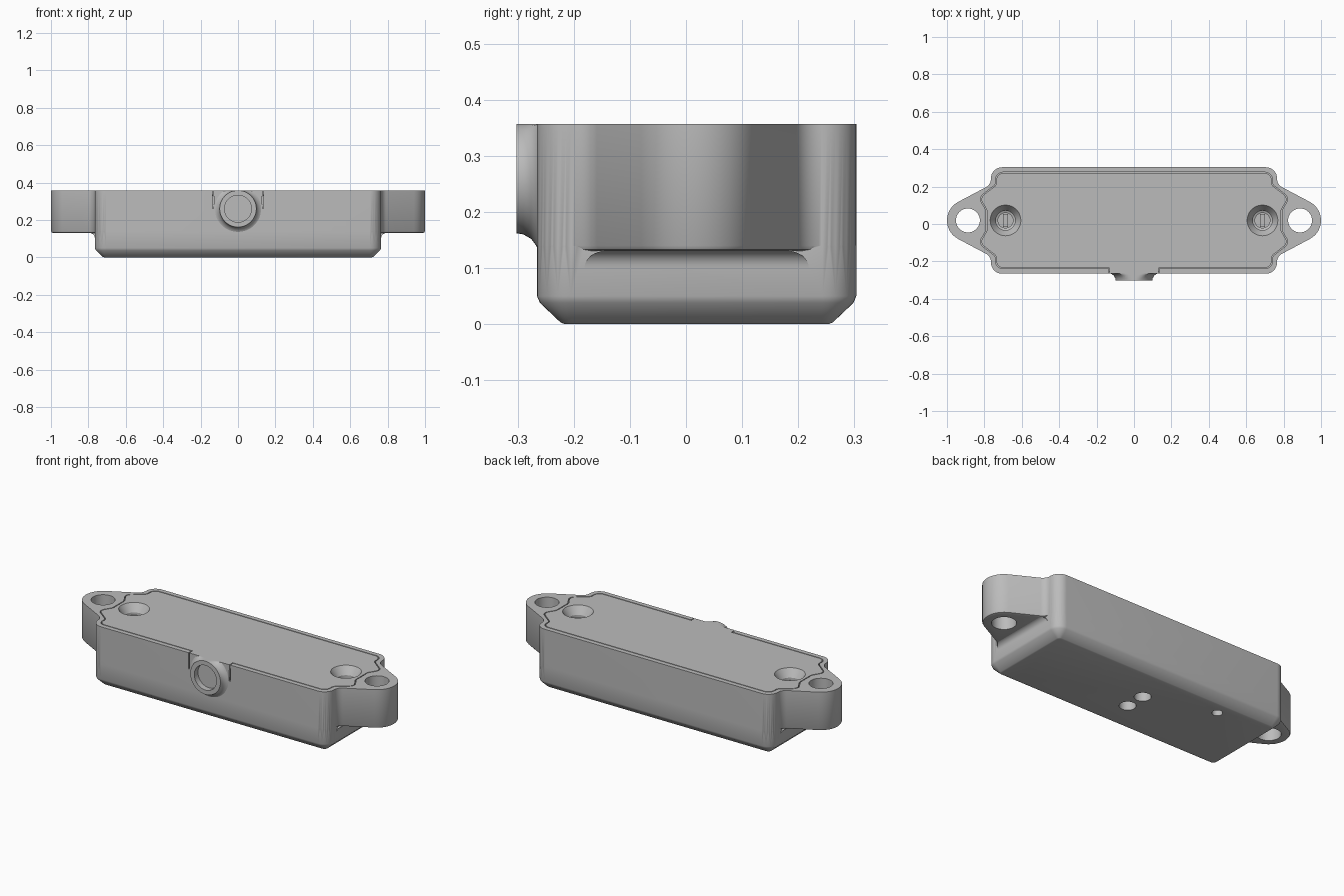
import bpy, bmesh, math
from mathutils import Vector

if "Cube" in bpy.data.objects:
    bpy.data.objects.remove(bpy.data.objects["Cube"], do_unlink=True)

Y0 = 0.019      # middle of the case in depth
TOP = 0.357     # height of the case
EAR_Z = 0.13    # underside of the ears
FRONT = 0.2845  # half depth of the case
EAR_X = 0.888
SCREW_X = 0.687

grey = bpy.data.materials.new("plain grey")
grey.use_nodes = True
grey.diffuse_color = (0.5, 0.5, 0.5, 1)
grey.node_tree.nodes["Principled BSDF"].inputs["Base Color"].default_value = (0.5, 0.5, 0.5, 1)


def fillet(corners, steps=8):
    """Round each (x, y, radius) corner of a polygon."""
    out = []
    for i, (x, y, r) in enumerate(corners):
        p = Vector((x, y))
        if r == 0:
            out.append(p)
            continue
        d1 = (Vector(corners[i - 1][:2]) - p).normalized()
        d2 = (Vector(corners[(i + 1) % len(corners)][:2]) - p).normalized()
        half = d1.angle(d2) / 2
        c = p + (d1 + d2).normalized() * r / math.sin(half)
        s = p + d1 * r / math.tan(half) - c
        e = p + d2 * r / math.tan(half) - c
        a0 = math.atan2(s.y, s.x)
        turn = (math.atan2(e.y, e.x) - a0 + math.pi) % (2 * math.pi) - math.pi
        for k in range(steps + 1):
            a = a0 + turn * k / steps
            out.append(c + r * Vector((math.cos(a), math.sin(a))))
    return out


def symmetric(quarter, tip=()):
    """Repeat the corners of one quarter over all four."""
    right = [(x, -y, r) for x, y, r in quarter] + list(tip) + quarter[::-1]
    return right + [(-x, -y, r) for x, y, r in right]


def inset(loop, d):
    out = []
    for i, p in enumerate(loop):
        a = (p - loop[i - 1]).normalized()
        b = (loop[(i + 1) % len(loop)] - p).normalized()
        n1, n2 = Vector((-a.y, a.x)), Vector((-b.y, b.x))
        out.append(p + (n1 + n2) * d / (1 + n1.dot(n2)))
    return out


def circle(r, x=0, y=0, n=48):
    return [Vector((x + r * math.cos(2 * math.pi * k / n), y + r * math.sin(2 * math.pi * k / n)))
            for k in range(n)]


def rect(x0, x1, y0, y1):
    return [Vector(p) for p in ((x0, y0), (x1, y0), (x1, y1), (x0, y1))]


def loft(name, layers, place=lambda x, y, z: (x, y + Y0, z)):
    """Closed solid through a list of (loop, height)."""
    bm = bmesh.new()
    rings = [[bm.verts.new(place(p.x, p.y, z)) for p in loop] for loop, z in layers]
    n = len(rings[0])
    for lo, hi in zip(rings, rings[1:]):
        for i in range(n):
            j = (i + 1) % n
            bm.faces.new((lo[i], lo[j], hi[j], hi[i]))
    bm.faces.new(rings[0][::-1])
    bm.faces.new(rings[-1])
    bmesh.ops.recalc_face_normals(bm, faces=bm.faces)
    me = bpy.data.meshes.new(name)
    bm.to_mesh(me)
    bm.free()
    me.materials.append(grey)
    ob = bpy.data.objects.new(name, me)
    bpy.context.collection.objects.link(ob)
    return ob


def combine(ob, tools, operation="DIFFERENCE"):
    for tool in tools:
        mod = ob.modifiers.new("combine", "BOOLEAN")
        mod.operation, mod.object, mod.solver = operation, tool, "EXACT"
    bpy.context.view_layer.update()
    me = bpy.data.meshes.new_from_object(ob.evaluated_get(bpy.context.evaluated_depsgraph_get()))
    ob.modifiers.clear()
    ob.data = me


def finish(ob):
    ob.data.shade_smooth()
    ob.data.set_sharp_from_angle(angle=math.radians(32))


# Outlines: plain box, box with ears, lid with its front tab
box = fillet(symmetric([(0.765, FRONT, 0.06)]))
eared = fillet(symmetric([(0.765, FRONT, 0.06), (0.765, 0.192, 0.05)], [(1.127, 0, 0.112)]), 12)
lid_corners = symmetric([(0.735, 0.253, 0.035), (0.735, 0.19, 0.03),
                         (0.825, 0.12, 0.03), (0.785, 0.055, 0.04)])
lid_corners += [(-0.13, -0.253, 0), (-0.13, -FRONT, 0), (0.13, -FRONT, 0), (0.13, -0.253, 0)]
lid_loop = fillet(lid_corners)

# Case: chamfered tub below, eared upper part
tub = loft("tub", [(inset(box, d), z) for d, z in
                   ((0.05, 0), (0.042, 0.003), (0.005, 0.038), (0, 0.05), (0, 0.14))])
case = loft("case", [(inset(eared, d), z) for d, z in
                     ((0.012, EAR_Z), (0.004, 0.133), (0, 0.14), (0, TOP))])
combine(case, [tub], "UNION")

# Cutters
FLOOR = TOP - 0.03
cutters = [loft("lid_pocket", [(inset(lid_loop, -0.005), FLOOR), (inset(lid_loop, -0.005), TOP + 0.05)])]
screw_cutters = []
for s in (-1, 1):
    hole = circle(0.064, s * EAR_X)
    cutters.append(loft("ear_hole", [(hole, 0.05), (hole, 0.5)]))
    slot = rect(s * 0.132 - 0.004, s * 0.132 + 0.004, -0.35, -FRONT + 0.012)
    cutters.append(loft("tab_slot", [(slot, 0.262), (slot, FLOOR + 0.01)]))
    screw_cutters.append(loft("screw_recess", [(circle(r, s * SCREW_X), TOP + dz) for r, dz in
                         ((0.04, -0.1), (0.04, -0.065), (0.052, -0.06), (0.052, -0.045),
                          (0.082, 0), (0.082, 0.03))]))
for x, y, r in ((0, 0.05, 0.044), (0, -0.07, 0.044), (-0.4, 0.17, 0.028)):
    cutters.append(loft("base_hole", [(circle(r, x, y), -0.05), (circle(r, x, y), 0.06)]))

# Lid, set flush with a fine gap around it
lid = loft("lid", [(lid_loop, FLOOR), (lid_loop, TOP)])
combine(case, cutters + screw_cutters)
combine(lid, screw_cutters)
for ob in cutters + screw_cutters + [tub]:
    bpy.data.objects.remove(ob, do_unlink=True)

# Cable port on the front, trimmed level with the top
port = loft("cable_port", [(circle(r), d) for r, d in
            ((0.132, 0.262), (0.12, 0.267), (0.108, 0.276), (0.1, 0.29), (0.098, 0.302),
             (0.072, 0.302), (0.072, 0.268))],
            lambda x, y, d: (x, -d, min(y + 0.26, TOP)))

parts = [case, lid, port]
for s, side in ((-1, "right"), (1, "left")):
    # Hollow fillet under each ear
    rows = []
    for k in range(9):
        a = math.pi / 2 * k / 8
        out, w = 0.795 - 0.03 * math.cos(a), 0.2 - 0.04 * (1 - math.cos(a))
        x0, x1 = sorted((s * 0.72, s * out))
        rows.append((rect(x0, x1, -w, w), 0.1 + 0.031 * math.sin(a)))
    parts.append(loft(side + "_ear_fillet", rows))
    # Bar in the bottom of each screw recess
    bar = rect(s * SCREW_X - 0.014, s * SCREW_X + 0.014, -0.034, 0.034)
    parts.append(loft(side + "_screw_bar", [(bar, TOP - 0.11), (bar, TOP - 0.085)]))

for ob in parts:
    finish(ob)
